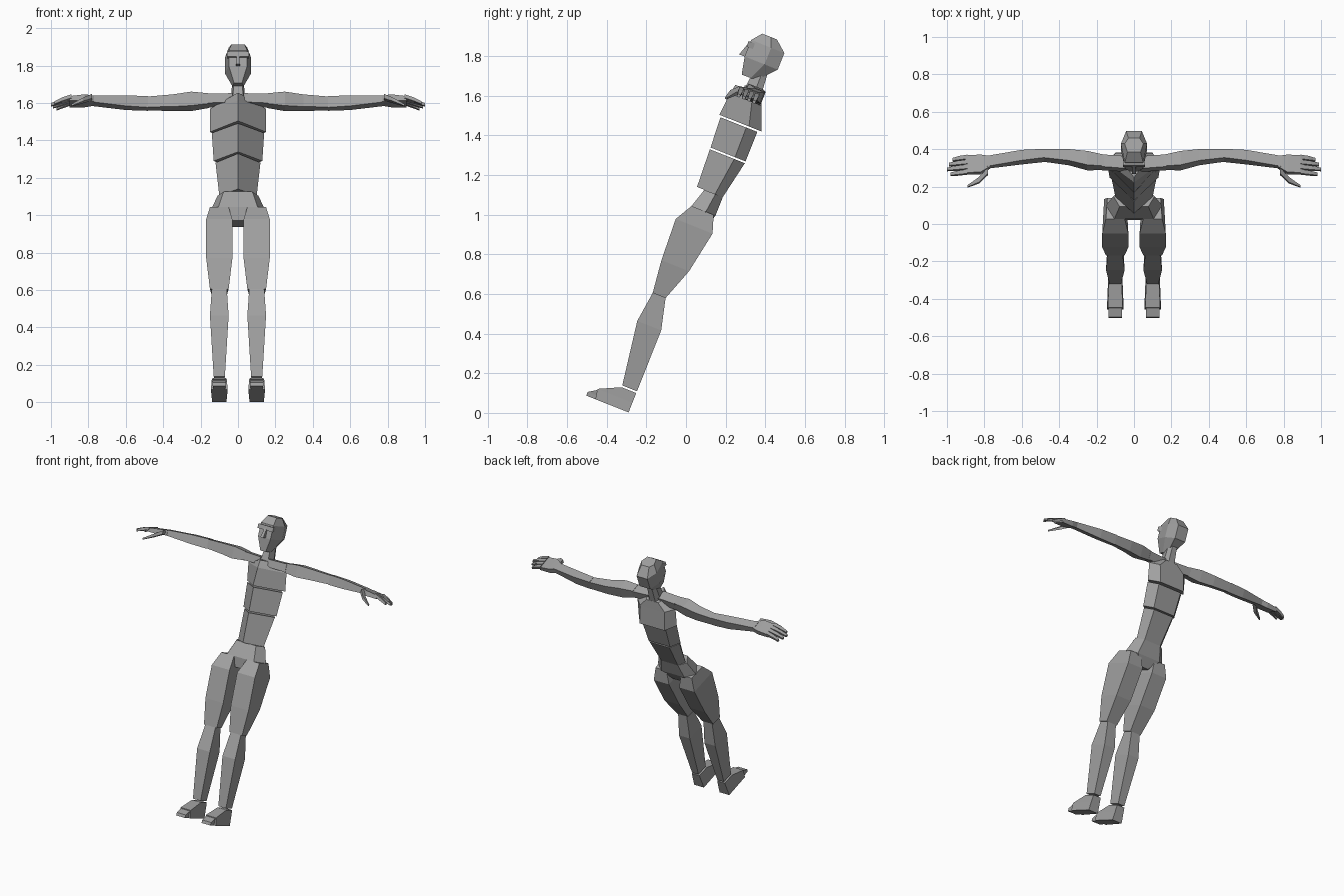
import bpy
import bmesh
from math import sin, cos, radians
from mathutils import Vector

default_cube = bpy.data.objects.get("Cube")
if default_cube:
    bpy.data.objects.remove(default_cube, do_unlink=True)

# One plain material for the whole figure
clay_colour = (0.35, 0.35, 0.35, 1)
clay = bpy.data.materials.new("clay grey")
clay.use_nodes = True
clay.diffuse_color = clay_colour
shader = clay.node_tree.nodes["Principled BSDF"]
shader.inputs["Base Color"].default_value = clay_colour

# The figure leans back, so parts are placed along its own axes
lean = radians(21.7)
side_axis = Vector((1, 0, 0))
up_axis = Vector((0, sin(lean), cos(lean)))
front_axis = Vector((0, -cos(lean), sin(lean)))

# Joint heights along the body
ankle, knee, hip, waist = 0, 0.5, 0.98, 1.08
rib, breast, shoulder, crown = 1.28, 1.45, 1.62, 1.92
sole = ankle - 0.105
leg_offset = 0.1

# Cross-sections as (share of half width, share of depth from the front)
ridged = [(0, 0), (1, 0.7), (0.65, 1), (-0.65, 1), (-1, 0.7)]
rounded = [(0.7, 0), (1, 0.6), (0.6, 1), (-0.6, 1), (-1, 0.6), (-0.7, 0)]
boxy = [(1, 0), (0.85, 1), (-0.85, 1), (-1, 0)]
square = [(1, 1), (1, -1), (-1, -1), (-1, 1)]


def body_point(across, forward, height):
    return side_axis * across + front_axis * forward + up_axis * height


def skin_rings(name, rings):
    """Join neighbouring rings with quads and close both ends."""
    bm = bmesh.new()
    loops = [[bm.verts.new(point) for point in ring] for ring in rings]
    for lower, upper in zip(loops, loops[1:]):
        for i in range(len(lower)):
            bm.faces.new((lower[i - 1], lower[i], upper[i], upper[i - 1]))
    bm.faces.new(loops[0])
    bm.faces.new(loops[-1])
    bmesh.ops.recalc_face_normals(bm, faces=bm.faces)
    mesh = bpy.data.meshes.new(name)
    bm.to_mesh(mesh)
    bm.free()
    mesh.materials.append(clay)
    part = bpy.data.objects.new(name, mesh)
    bpy.context.collection.objects.link(part)


def upright_part(name, outline, *levels, centre=0):
    """Each level gives height, front, back and half width."""
    skin_rings(name, [
        [body_point(centre + half * share, front + (back - front) * depth, height)
         for share, depth in outline]
        for height, front, back, half in levels])


def arm_part(name, side, *stations, drop=0):
    """Each station gives reach, forward, depth and thickness; drop grows outward."""
    last = len(stations) - 1
    skin_rings(name, [
        [body_point(side * reach, forward + depth * a / 2,
                    shoulder - drop * i / last + thickness * b / 2)
         for a, b in square]
        for i, (reach, forward, depth, thickness) in enumerate(stations)])


# Torso
upright_part("chest", ridged,
             (breast + 0.01, 0.4, 0.17, 0.15),
             (shoulder - 0.04, 0.39, 0.22, 0.15),
             (shoulder + 0.01, 0.38, 0.24, 0.07))
upright_part("ribcage", ridged,
             (rib + 0.01, 0.38, 0.19, 0.13), (breast, 0.39, 0.19, 0.14))
upright_part("abdomen", ridged,
             (waist, 0.37, 0.23, 0.1), (rib, 0.38, 0.19, 0.12))
upright_part("pelvis", rounded,
             (hip - 0.07, 0.34, 0.25, 0.05),
             (hip, 0.36, 0.23, 0.15),
             (waist, 0.33, 0.23, 0.11))

# Head
upright_part("neck", rounded,
             (shoulder, 0.33, 0.24, 0.04), (shoulder + 0.12, 0.32, 0.25, 0.03))
upright_part("head", rounded,
             (crown - 0.23, 0.37, 0.29, 0.03),
             (crown - 0.14, 0.39, 0.21, 0.07),
             (crown - 0.05, 0.39, 0.21, 0.07),
             (crown, 0.35, 0.27, 0.05))
upright_part("brow", boxy,
             (crown - 0.09, 0.4, 0.35, 0.06), (crown - 0.06, 0.4, 0.35, 0.06))
upright_part("nose", boxy,
             (crown - 0.14, 0.42, 0.37, 0.012), (crown - 0.08, 0.4, 0.37, 0.008))

for side, label in ((1, "left"), (-1, "right")):
    # Leg
    leg_x = side * leg_offset
    upright_part(label + "_thigh", boxy,
                 (knee, 0.38, 0.31, 0.05),
                 (knee + 0.17, 0.4, 0.25, 0.07),
                 (hip - 0.09, 0.41, 0.21, 0.07),
                 (hip, 0.36, 0.24, 0.05), centre=leg_x)
    upright_part(label + "_shin", boxy,
                 (ankle + 0.01, 0.35, 0.27, 0.03),
                 (knee - 0.16, 0.4, 0.27, 0.05),
                 (knee, 0.38, 0.31, 0.04), centre=leg_x)
    upright_part(label + "_foot", boxy,
                 (sole, 0.45, 0.27, 0.045),
                 (sole / 2, 0.46, 0.27, 0.04),
                 (ankle, 0.35, 0.27, 0.035), centre=leg_x)
    upright_part(label + "_toes", boxy,
                 (sole, 0.5, 0.44, 0.035),
                 (sole + 0.02, 0.5, 0.44, 0.035),
                 (sole / 2, 0.45, 0.43, 0.035), centre=leg_x)

    # Arm
    arm_part(label + "_shoulder", side,
             (0.03, 0.3, 0.07, 0.05), (0.17, 0.29, 0.07, 0.055))
    arm_part(label + "_upper_arm", side,
             (0.16, 0.29, 0.065, 0.06), (0.25, 0.28, 0.08, 0.08),
             (0.35, 0.26, 0.065, 0.07), (0.48, 0.25, 0.05, 0.06))
    arm_part(label + "_forearm", side,
             (0.48, 0.25, 0.05, 0.065), (0.6, 0.26, 0.06, 0.06),
             (0.79, 0.29, 0.06, 0.035))
    arm_part(label + "_palm", side,
             (0.77, 0.29, 0.06, 0.035), (0.82, 0.3, 0.1, 0.035),
             (0.9, 0.3, 0.1, 0.025), drop=0.01)

    # Four fingers from front to back, then the thumb
    for finger, length in enumerate((0.08, 0.1, 0.09, 0.07)):
        lane = 0.345 - finger * 0.028
        arm_part(f"{label}_finger_{finger + 1}", side,
                 (0.89, lane, 0.024, 0.02),
                 (0.9 + length / 2, lane, 0.022, 0.02),
                 (0.9 + length, lane, 0.015, 0.015), drop=0.035)
    arm_part(label + "_thumb", side,
             (0.78, 0.34, 0.035, 0.025), (0.83, 0.38, 0.03, 0.02),
             (0.89, 0.4, 0.01, 0.01), drop=0.07)
